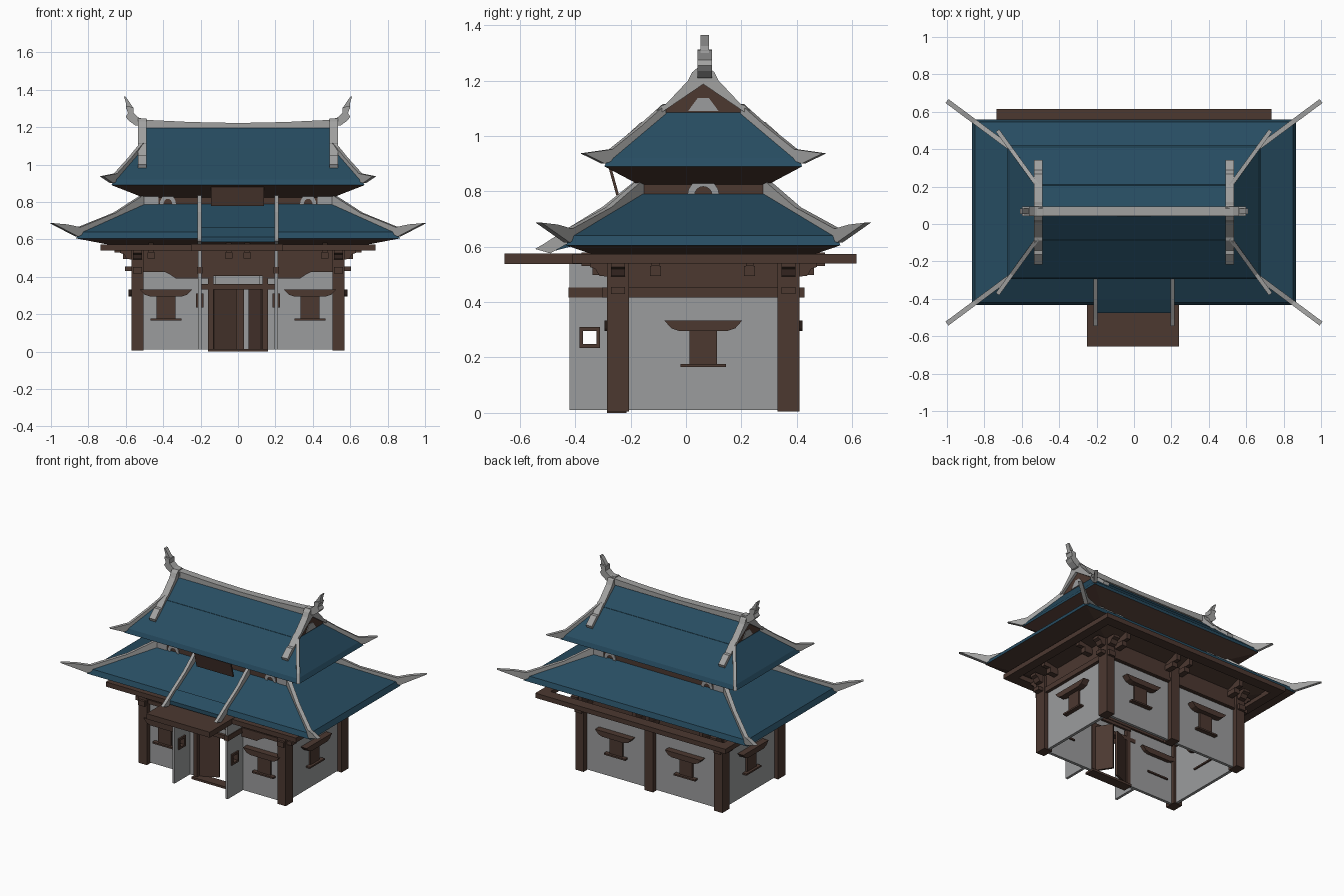
import bpy, bmesh, math
from mathutils import Vector as V

if "Cube" in bpy.data.objects:
    bpy.data.objects.remove(bpy.data.objects["Cube"])

CY = 0.0625  # centre of the building in y


def material(name, rgb):
    m = bpy.data.materials.new(name)
    m.diffuse_color = (*rgb, 1)
    m.use_nodes = True
    m.node_tree.nodes["Principled BSDF"].inputs["Base Color"].default_value = m.diffuse_color
    return m


BROWN = material("brown_timber", (0.072, 0.040, 0.030))
GREY = material("grey_plaster", (0.33, 0.335, 0.34))
STONE = material("grey_ridge_tile", (0.36, 0.36, 0.355))
BLUE = material("blue_roof_tile", (0.020, 0.073, 0.120))


def finish(name, bm, *mats):
    bmesh.ops.recalc_face_normals(bm, faces=bm.faces)
    me = bpy.data.meshes.new(name)
    for m in mats:
        me.materials.append(m)
    bm.to_mesh(me)
    bm.free()
    ob = bpy.data.objects.new(name, me)
    bpy.context.collection.objects.link(ob)
    return ob


def boxes(name, mat, *specs):
    """One object from boxes given as x0, x1, y0, y1, z0, z1."""
    bm = bmesh.new()
    for x0, x1, y0, y1, z0, z1 in specs:
        vs = bmesh.ops.create_cube(bm, size=1)["verts"]
        for v in vs:
            v.co = V(((x0 + x1) / 2 + v.co.x * (x1 - x0),
                      (y0 + y1) / 2 + v.co.y * (y1 - y0),
                      (z0 + z1) / 2 + v.co.z * (z1 - z0)))
    return finish(name, bm, mat)


def slab(name, mat, pts, origin, u, thick, v=(0, 0, 1)):
    """Outline pts in the (u, v) plane, thickened evenly to both sides."""
    o, u, v = V(origin), V(u), V(v)
    n = u.cross(v).normalized() * thick / 2
    bm = bmesh.new()
    a = [bm.verts.new(o + u * p + v * q - n) for p, q in pts]
    b = [bm.verts.new(o + u * p + v * q + n) for p, q in pts]
    bm.faces.new(a)
    bm.faces.new(b)
    for i in range(len(a)):
        j = (i + 1) % len(a)
        bm.faces.new((a[i], a[j], b[j], b[i]))
    return finish(name, bm, mat)


def hip_roof(name, loops):
    """Stack of rectangles (half x, half y, z); faces looking down are timber."""
    bm = bmesh.new()
    rings = [[bm.verts.new((sx * x, CY + sy * y, z))
              for sx, sy in ((-1, -1), (1, -1), (1, 1), (-1, 1))] for x, y, z in loops]
    for r, s in zip(rings, rings[1:]):
        for i in range(4):
            j = (i + 1) % 4
            bm.faces.new((r[i], r[j], s[j], s[i]))
    bm.faces.new(rings[0])
    bm.faces.new(rings[-1])
    bmesh.ops.recalc_face_normals(bm, faces=bm.faces)
    for f in bm.faces:
        f.material_index = 1 if f.normal.z < -0.1 else 0
    return finish(name, bm, BLUE, BROWN)


def window(label, origin, u):
    """Shuttered window: panel, sill and flared awning on a wall face."""
    for part, t, pts in (
            ("panel", 0.026, [(-.05, .17), (.05, .17), (.05, .31), (-.05, .31)]),
            ("sill", 0.06, [(-.082, .165), (.082, .165), (.082, .176), (-.082, .176)]),
            ("awning", 0.09, [(-.085, .295), (.085, .295), (.115, .305), (.14, .333),
                              (-.14, .333), (-.115, .305)])):
        slab(f"window_{part}_{label}", BROWN, pts, origin, u, t)


S = (-1, 1)
CORNERS = [(a, b) for a in S for b in S]

# Posts and walls
boxes("corner_posts", BROWN, *[(a * .537 - .032, a * .537 + .032, CY + b * .308 - .04,
                                CY + b * .308 + .04, 0.005, .54) for a, b in CORNERS])
boxes("back_middle_post", BROWN, (-.032, .032, .33, .41, .005, .54))
boxes("side_walls", GREY, *[(a * .53 - .01, a * .53 + .01, -.24, .365, .01, .44) for a in S])
boxes("back_wall", GREY, (-.53, .53, .355, .375, .01, .44))
boxes("front_walls", GREY, (-.53, -.15, -.25, -.23, .01, .44), (.15, .53, -.25, -.23, .01, .44))
boxes("door_transom_panel", GREY, (-.12, .115, -.245, -.235, .355, .42))

# Frieze and tie beams with projecting ends
boxes("frieze", BROWN, *[(a * .53 - .022, a * .53 + .022, -.24, .365, .42, .55) for a in S],
      *[(-.53, .53, CY + b * .303 - .025, CY + b * .303 + .025, .425, .55) for b in S])
boxes("tie_beams", BROWN, *[(-.605, .605, CY + b * .308 - .025, CY + b * .308 + .025, .43, .455) for b in S],
      *[(a * .537 - .025, a * .537 + .025, CY - .365, CY + .365, .417, .453) for a in S])
boxes("eave_purlins", BROWN, (-.735, .735, .54, .615, .54, .573), (-.735, .735, -.41, -.34, .54, .573),
      (-.735, -.67, -.41, .615, .54, .573), (.67, .735, -.41, .615, .54, .573))

# Beam-end brackets below the eaves
for x in (-.465, -.05, .05, .465):
    boxes("bracket_arm_long_side", BROWN, *[(x - .02, x + .02, CY + b * .36 - .04, CY + b * .36 + .04, .497, .53) for b in S],
          *[(x - .014, x + .014, CY + b * .38 - .06, CY + b * .38 + .06, .53, .58) for b in S])
for y in (-.11, .23):
    boxes("bracket_arm_short_side", BROWN, *[(a * .575 - .04, a * .575 + .04, y - .02, y + .02, .495, .53) for a in S],
          *[(a * .60 - .06, a * .60 + .06, y - .014, y + .014, .53, .58) for a in S])
STEP = [(-.02, .49), (.03, .495), (.045, .52), (.065, .527), (.065, .545), (-.02, .545)]
for a, b in CORNERS:
    slab("corner_bracket_x", BROWN, STEP, (a * .565, CY + b * .308, 0), (a, 0, 0), .05)
    slab("corner_bracket_y", BROWN, STEP, (a * .537, CY + b * .345, 0), (0, b, 0), .05)

# Windows
for a in S:
    window("front", (a * .385, -.25, 0), (1, 0, 0))
    window("back", (a * .27, .375, 0), (1, 0, 0))
    window("side", (a * .54, CY, 0), (0, 1, 0))

# Doorway: frame, threshold, lintel brackets and half-open leaves
boxes("door_frame", BROWN, (-.16, -.13, -.265, -.225, 0, .44), (.13, .16, -.265, -.225, 0, .44),
      (-.2, .2, -.265, -.225, .333, .36), (-.16, .16, -.27, -.22, .405, .44))
boxes("door_threshold", BROWN, (-.16, .16, -.285, -.215, 0, .015))
for a in S:
    slab("lintel_bracket", BROWN, [(.15, .39), (.33, .39), (.36, .41), (.4, .43), (.15, .44)],
         (0, -.25, 0), (a, 0, 0), .03)
for a, deg in ((-1, 25), (1, 58)):
    r = math.radians(deg)
    slab("door_leaf", BROWN, [(0, .015), (.13, .015), (.13, .335), (0, .335)],
         (a * .13, -.24, 0), (-a * math.cos(r), math.sin(r), 0), .014)

# Porch: wing walls with a framed opening, arms, slab canopy
Y0, Y1, Z0, Z1 = -.385, -.31, .235, .31
for a in S:
    x0, x1 = a * .205 - .009, a * .205 + .009
    boxes("porch_wing_wall", GREY, (x0, x1, -.42, Y0, .01, .55), (x0, x1, Y1, -.24, .01, .55),
          (x0, x1, Y0, Y1, .01, Z0), (x0, x1, Y0, Y1, Z1, .55))
    x0, x1, t = a * .205 - .02, a * .205 + .02, .014
    boxes("porch_window_frame", BROWN, (x0, x1, Y0, Y0 + t, Z0, Z1), (x0, x1, Y1 - t, Y1, Z0, Z1),
          (x0, x1, Y0, Y1, Z0, Z0 + t), (x0, x1, Y0, Y1, Z1 - t, Z1))
    boxes("porch_arm", BROWN, (a * .205 - .014, a * .205 + .014, -.425, -.25, .417, .453))
    slab("porch_roof_ridge", STONE, [(-.545, .592), (-.51, .612), (-.43, .665), (-.30, .745), (-.175, .845),
                                     (-.175, .77), (-.43, .61), (-.49, .576)],
         (a * .205, 0, 0), (0, 1, 0), .022)
boxes("porch_canopy", BROWN, (-.25, .24, -.655, -.33, .537, .575))
slab("porch_roof_lip", BLUE, [(-.475, .585), (-.475, .612), (-.40, .662), (-.40, .605)], (0, 0, 0), (0, 1, 0), .40)

# Lower roof, upper storey and upper roof
hip_roof("lower_roof", [(.55, .32, .545), (.866, .495, .605), (.85, .483, .64), (.515, .235, .79)])
boxes("upper_storey", BROWN, (-.51, .51, CY - .235, CY + .235, .77, .84))
hip_roof("upper_roof", [(.51, .235, .825), (.677, .357, .89), (.662, .345, .92), (.52, .148, 1.085)])
slab("upper_roof_gable", BLUE, [(-.15, 1.08), (.15, 1.08), (0, 1.21)], (0, CY, 0), (0, 1, 0), 1.02)

# Pale ornaments on the upper storey
RING = [(r * math.cos(t * math.pi / 8), r * math.sin(t * math.pi / 8))
        for r, ts in ((.058, range(9)), (.032, range(8, -1, -1))) for t in ts]
for a in S:
    slab("side_ring_ornament", GREY, RING, (a * .512, CY, .785), (0, 1, 0), .008)
    for b in S:
        y = CY + b * .237
        slab("long_side_ring_ornament", GREY, [(p * .75, q) for p, q in RING], (a * .375, y, .785), (1, 0, 0), .008)
        slab("long_side_end_panel", GREY, [(.425, .78), (.51, .78), (.51, .835), (.425, .835)],
             (0, y, 0), (a, 0, 0), .008)

# Gable ends: timber triangle, pale infill, stepped verge strip
for a in S:
    slab("gable_board", BROWN, [(-.155, 1.083), (.155, 1.083), (0, 1.195)], (a * .512, CY, 0), (0, 1, 0), .012)
    slab("gable_infill", GREY, [(-.055, 1.09), (.055, 1.09), (.02, 1.137), (-.02, 1.137)],
         (a * .518, CY, 0), (0, 1, 0), .008)
    half = [(.28, 1.0), (.225, 1.05), (.205, 1.052), (.15, 1.11), (.135, 1.115), (.055, 1.20), (.04, 1.23), (.02, 1.247)]
    inner = [(.27, .975), (.15, 1.085), (0, 1.187), (-.15, 1.085), (-.27, .975)]
    slab("gable_verge", STONE, [(-p, q) for p, q in half] + half[::-1] + inner,
         (a * .512, CY, 0), (0, 1, 0), .046)

# Main ridge and its upswept tails
slab("main_ridge", STONE, [(-.52, 1.195), (.52, 1.195), (.52, 1.24), (.25, 1.227), (0, 1.222), (-.25, 1.227), (-.52, 1.24)],
     (0, CY + .005, 0), (1, 0, 0), .05)
for a in S:
    slab("ridge_tail", STONE, [(.48, 1.205), (.55, 1.21), (.585, 1.235), (.60, 1.255), (.588, 1.275), (.60, 1.31),
                               (.588, 1.312), (.558, 1.305), (.558, 1.275), (.53, 1.25), (.48, 1.238)],
         (0, CY + .005, 0), (a, 0, 0), .052)
    slab("ridge_tail_tip", STONE, [(.558, 1.30), (.60, 1.30), (.598, 1.325), (.61, 1.365), (.60, 1.362), (.575, 1.325)],
         (0, CY + .005, 0), (a, 0, 0), .03)

# Hip ridges with pointed, upturned tips
for a, b in CORNERS:
    slab("lower_hip_ridge", STONE, [(1.0, .687), (.92, .68), (.85, .665), (.66, .742), (.515, .835), (.47, .84), (.47, .79),
                                    (.515, .775), (.84, .625), (.862, .615)],
         (0, CY - b * .148, 0), (a, b * .743, 0), .026)
    slab("upper_hip_ridge", STONE, [(.73, .937), (.655, .952), (.58, 1.035), (.515, 1.115), (.515, 1.07), (.655, .91), (.675, .9)],
         (0, CY - b * .57, 0), (a, b * 1.38, 0), .022)

# Tilted blank plaque under the upper eave
slab("front_plaque", BROWN, [(-.145, 0), (.138, 0), (.138, .105), (-.145, .105)],
     (0, -.245, .78), (1, 0, 0), .01, (0, -.27, .97))
